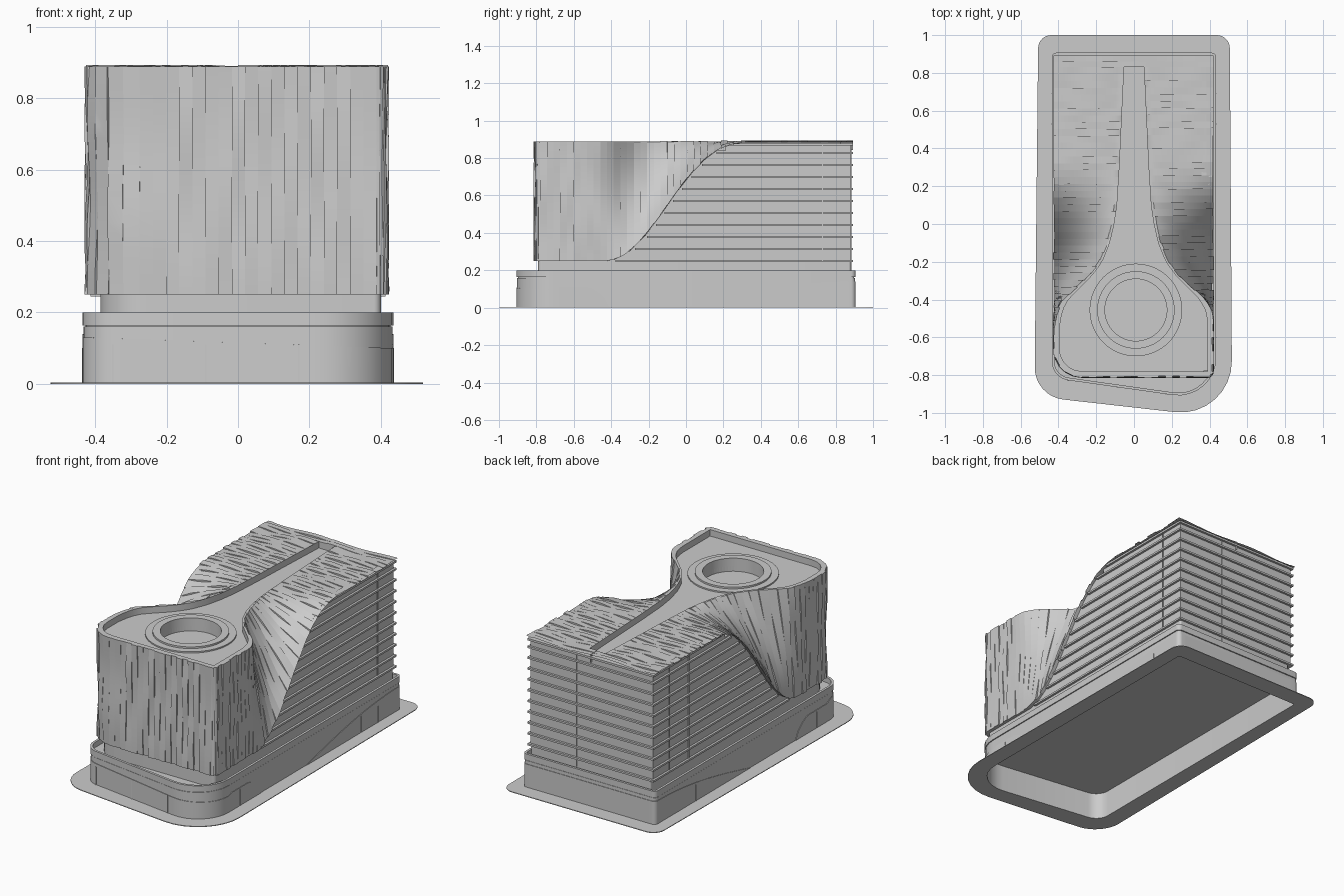
import bpy, bmesh, math, random
from mathutils import Vector

if "Cube" in bpy.data.objects:
    bpy.data.objects.remove(bpy.data.objects["Cube"])
random.seed(4)
UP = Vector((0, 0, 1))

def make(name, verts, faces, smooth=None):
    me = bpy.data.meshes.new(name)
    me.from_pydata([tuple(v) for v in verts], [], faces)
    bm = bmesh.new()
    bm.from_mesh(me)
    bmesh.ops.remove_doubles(bm, verts=bm.verts, dist=1e-5)
    bmesh.ops.recalc_face_normals(bm, faces=bm.faces)
    bm.to_mesh(me)
    bm.free()
    ob = bpy.data.objects.new(name, me)
    bpy.context.collection.objects.link(ob)
    if smooth:
        bpy.ops.object.select_all(action='DESELECT')
        ob.select_set(True)
        bpy.context.view_layer.objects.active = ob
        bpy.ops.object.shade_smooth_by_angle(angle=math.radians(smooth))
    return ob

def prism(name, loop, axis, smooth=30):
    n = len(loop)
    faces = [tuple(range(n)), tuple(range(n, 2 * n))]
    faces += [(i, (i + 1) % n, n + (i + 1) % n, n + i) for i in range(n)]
    return make(name, list(loop) + [v + axis for v in loop], faces, smooth)

def ring(name, outer, inner, z0, z1):
    n = len(outer)
    verts = [p + UP * z for loop, z in ((outer, z0), (outer, z1), (inner, z1), (inner, z0)) for p in loop]
    faces = [(k * n + i, k * n + (i + 1) % n, (k + 1) % 4 * n + (i + 1) % n, (k + 1) % 4 * n + i)
             for k in range(4) for i in range(n)]
    return make(name, verts, faces, 30)

def box(name, lo, hi):
    loop = [Vector((x, y, lo[2])) for x, y in
            ((lo[0], lo[1]), (hi[0], lo[1]), (hi[0], hi[1]), (lo[0], hi[1]))]
    return prism(name, loop, UP * (hi[2] - lo[2]), None)

def circle(r, n=64):
    return [Vector((0.01 + r * math.cos(i * math.tau / n), -0.455 + r * math.sin(i * math.tau / n), 0))
            for i in range(n)]

def rounded(corners, seg=8):
    pts = []
    for i, (x, y, r) in enumerate(corners):
        p = Vector((x, y, 0))
        if not r:
            pts.append(p)
            continue
        a = (Vector((*corners[i - 1][:2], 0)) - p).normalized()
        b = (Vector((*corners[(i + 1) % len(corners)][:2], 0)) - p).normalized()
        h = a.angle(b) / 2
        c = p + (a + b).normalized() * r / math.sin(h)
        v0 = (p + a * r / math.tan(h) - c).normalized()
        v1 = (p + b * r / math.tan(h) - c).normalized()
        pts += [c + v0.slerp(v1, k / seg) * r for k in range(seg + 1)]
    return pts

def subdivide(pts, step, closed=False):
    out = []
    for a, b in zip(pts, pts[1:] + pts[:1] if closed else pts[1:]):
        n = max(1, round((b - a).length / step))
        out += [a.lerp(b, k / n) for k in range(n)]
    return out if closed else out + [pts[-1]]

def normals(pts, closed):
    res = []
    for i in range(len(pts)):
        a = pts[i - 1] if closed or i else pts[i]
        b = pts[(i + 1) % len(pts)] if closed or i < len(pts) - 1 else pts[i]
        t = (b - a).normalized()
        res.append(Vector((-t.y, t.x, 0)))
    return res

def inset(pts, d):
    # outlines run clockwise; normals() points outward
    return [p - n * d for p, n in zip(pts, normals(pts, True))]

def table(tab, y):
    if y <= tab[0][0]:
        return tab[0][1]
    for (a, b), (c, d) in zip(tab, tab[1:]):
        if y <= c:
            return b + (d - b) * (y - a) / (c - a)
    return tab[-1][1]

# Sidewalk and hollow podium (slanted front)
street = rounded([(-.507, 1, .07), (.507, 1, .07), (.52, -1.03, .27), (-.527, -.912, .17)])
podium = rounded([(-.435, .907, .025), (.435, .907, .025), (.435, -.938, .2), (-.435, -.815, .1)])
ring("sidewalk", street, inset(podium, .01), 0, .004)
ring("podium_wall", inset(podium, .003), inset(podium, .015), 0, .16)
ring("podium_parapet", podium, inset(podium, .014), .163, .2)
prism("podium_roof", [p + UP * .158 for p in inset(podium, .008)], UP * .01)

# Shopfront glazing with a sweeping top edge
def glass_height(p):
    if abs(p.x) > .42 and p.y > -.7:
        if p.y > 0:
            return .14 * math.sin(min(1, p.y / .9) * math.pi / 2)
        return .11 * math.sqrt(max(0, min(1, (-.41 - p.y) / .1)))
    return .14 if p.y > .8 else .115 - .035 * p.x

line = subdivide(inset(podium, .003), .03, True)
out = inset(line, -.003)
verts, faces = [], []
for p, q in zip(line, out):
    h = glass_height(p)
    verts += [q, q + UP * h, p + UP * h]
for i in range(len(line)):
    j = (i + 1) % len(line)
    if glass_height(line[i]) + glass_height(line[j]) > .005:
        faces += [(3 * i + k, 3 * j + k, 3 * j + k + 1, 3 * i + k + 1) for k in (0, 1)]
make("shopfront_glazing", verts, faces, 30)
for x in (-.35, -.09, .17):
    y = -.815 - .1414 * (x + .435)
    box("shopfront_mullion", (x - .002, y - .003, 0), (x + .002, y + .01, .11))
for s in (-1, 1):
    for y in (.53, .69, -.6):
        box("shopfront_mullion", (s * .432 - .005, y - .002, 0), (s * .432 + .005, y + .002, .1))

# Recessed storey between podium and tower
base = rounded([(-.385, .88, .01), (.4, .88, .01), (.4, -.79, .02), (-.385, -.79, .13)])
prism("recessed_storey", [p + UP * .16 for p in base], UP * .097)

# Outer skin edge height and terrace half width along the depth
EDGE = [(-.42, .25), (-.36, .265), (-.3, .305), (-.22, .385), (-.13, .505), (-.05, .62),
        (.05, .745), (.13, .82), (.2, .862), (.26, .88), (.32, .888)]
WIDTH = [(-.52, .42), (-.46, .408), (-.4, .375), (-.34, .31), (-.28, .245), (-.2, .183),
         (-.1, .142), (0, .118), (.1, .103), (.3, .09), (.83, .065)]
TOP = .888

# Glazed tower body below the sweeping skin, with a band under the roof edge
body = [Vector((-.4, -.4, .25)), Vector((-.4, .88, .25)), Vector((-.4, .88, .84)), Vector((-.4, .165, .84))]
body += [Vector((-.4, y, z - .001)) for y, z in EDGE[7:1:-1]]
prism("glazed_body", body, Vector((.8, 0, 0)))
for s in (-.385, .385):
    box("roof_edge_band", (s - .015, .21, .835), (s + .015, .88, .866))
    box("roof_edge_fin", (s - .028, .25, .866), (s + .028, .893, .878))
box("roof_edge_band", (-.4, .85, .835), (.4, .88, .866))
box("roof_edge_fin", (-.413, .85, .866), (.413, .893, .878))

# Floor fins and a few upright joints
for k in range(10):
    z = .25 + .064 * k
    y0 = table([(b, a) for a, b in EDGE], z + .008) + .01
    box("floor_fin", (-.413, y0, z - .005), (.413, .893, z + .006))
box("back_mullion", (.098, .87, .2), (.102, .885, .87))
for s, y in ((-1, .73), (-1, .55), (1, .73)):
    box("side_mullion", (s * .4 - .005, y - .002, .25), (s * .4 + .005, y + .002, .87))

# Folded skin: strips from the lower edge up to the terrace rim, each with its own ripple
path = rounded([(.42, .893, 0), (.42, .83, 0), (.418, -.81, .03), (-.425, -.81, .15),
                (-.425, .83, 0), (-.425, .893, 0)], 5)
path = subdivide(path, .036)
norm = normals(path, False)
STEPS = 16
cols, floor = [], []
for i in range(len(path) - 1):
    closed_roof = (path[i].y + path[i + 1].y) / 2 > .83
    tangent = (path[i + 1] - path[i]).normalized()
    phase, freq = random.uniform(0, 6.28), random.uniform(5, 9)
    for p, n in ((path[i], norm[i]), (path[i + 1], norm[i + 1])):
        w = 0 if closed_roof else table(WIDTH, p.y)
        lip = 0 if closed_roof else (.03 if w >= .42 else .012 + .018 * (w / .42) ** 2)
        low = p + UP * table(EDGE, p.y)
        high = p.copy() if w >= .42 else Vector((math.copysign(w, p.x), p.y, 0))
        high.z = TOP
        face_n = (high - low).cross(tangent).normalized()
        col = [low - n * .035]
        for k in range(STEPS + 1):
            v = k / STEPS
            col.append(low.lerp(high, v) + face_n * .005 * math.sin(freq * v + phase))
        rim = high - n * lip
        col += [rim, rim - UP * .045]
        cols.append(col)
        q = Vector((rim.x, rim.y, .85))
        if not closed_roof and (not floor or (q - floor[-1]).length > .002):
            floor.append(q)
m = len(cols[0])
make("folded_skin", [v for c in cols for v in c],
     [(c * m + r, c * m + r + 1, (c + 1) * m + r + 1, (c + 1) * m + r)
      for c in range(len(cols) - 1) for r in range(m - 1)], 25)

# Roof terrace with round well and stepped surround
terrace = prism("roof_terrace", floor, UP * -.08, None)
cutter = prism("well_cutter", [p + UP * .79 for p in circle(.165)], UP * .2, None)
cutter.hide_render = True
cutter.hide_viewport = True
cut = terrace.modifiers.new("well", 'BOOLEAN')
cut.operation, cut.object, cut.solver = 'DIFFERENCE', cutter, 'EXACT'
ring("well_outer_step", circle(.245), circle(.2), .845, .858)
ring("well_inner_step", circle(.205), circle(.164), .82, .868)
